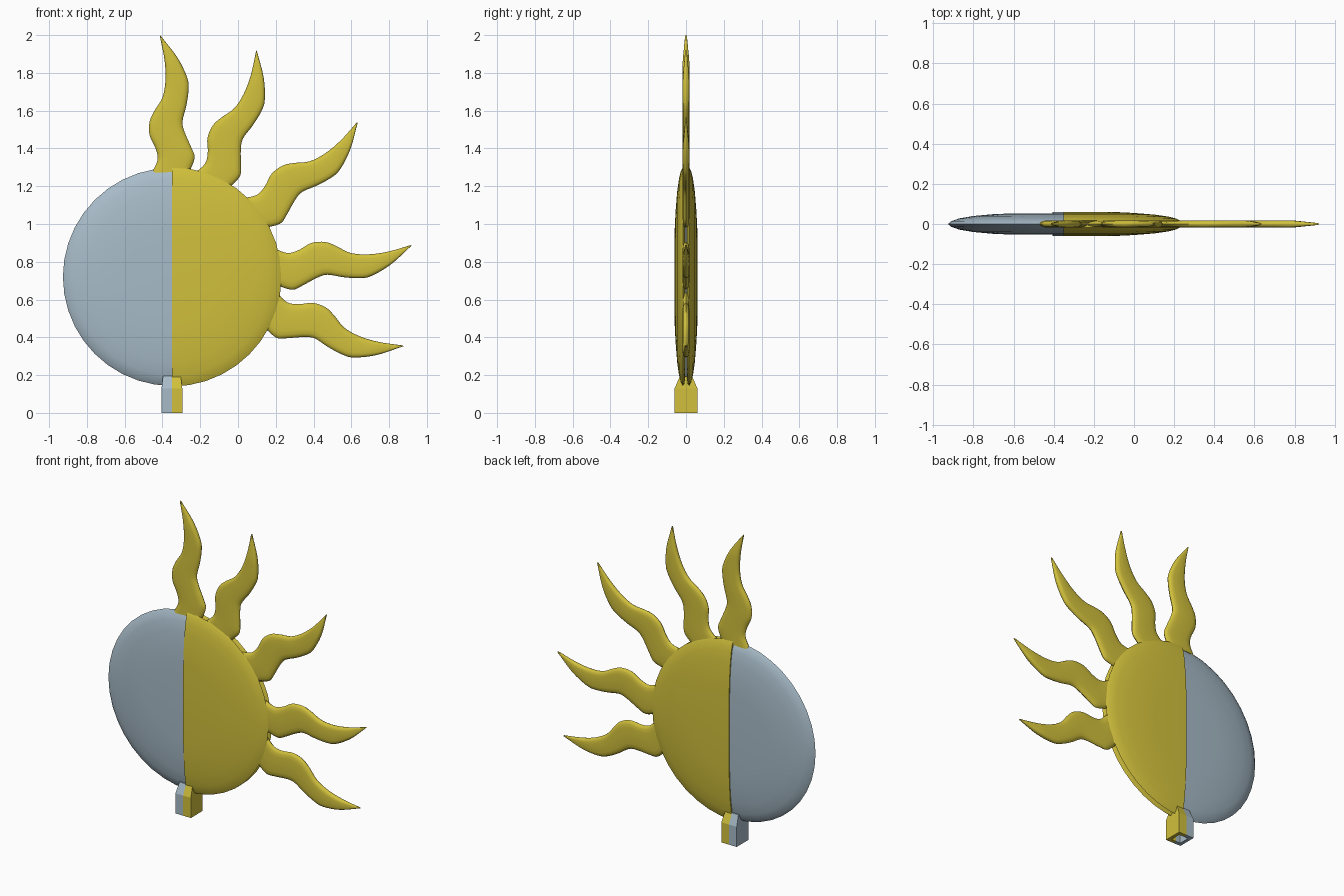
import bpy, bmesh, math
from mathutils import Vector, Matrix

if "Cube" in bpy.data.objects:
    bpy.data.objects.remove(bpy.data.objects["Cube"], do_unlink=True)

CX, CZ = -0.35, 0.72          # disc centre


def material(name, rgb):
    m = bpy.data.materials.new(name)
    m.use_nodes = True
    m.diffuse_color = (*rgb, 1)
    m.node_tree.nodes["Principled BSDF"].inputs["Base Color"].default_value = (*rgb, 1)
    return m


GOLD = material("gold yellow", (0.64, 0.53, 0.045))
SILVER = material("silver blue", (0.39, 0.50, 0.58))


def finish(bm, name, mats, angle=40):
    bmesh.ops.remove_doubles(bm, verts=bm.verts, dist=0.0002)
    bmesh.ops.recalc_face_normals(bm, faces=bm.faces)
    mesh = bpy.data.meshes.new(name)
    bm.to_mesh(mesh)
    bm.free()
    for m in mats:
        mesh.materials.append(m)
    ob = bpy.data.objects.new(name, mesh)
    bpy.context.collection.objects.link(ob)
    bpy.ops.object.select_all(action='DESELECT')
    ob.select_set(True)
    bpy.context.view_layer.objects.active = ob
    if angle:
        bpy.ops.object.shade_smooth_by_angle(angle=math.radians(angle))
    return ob


def bridge(bm, rings, closed):
    for a, b in zip(rings, rings[1:]):
        n = len(a)
        for i in range(n if closed else n - 1):
            j = (i + 1) % n
            bm.faces.new((a[i], a[j], b[j], b[i]))


def half_disc(name, profile, start, mat, steps=20):
    """Half turn of an (r, y) profile around the disc axis, closed at the cut."""
    bm = bmesh.new()
    rings = []
    for k in range(steps + 1):
        a = start + math.pi * k / steps
        rings.append([bm.verts.new((CX + r * math.cos(a), y, CZ + r * math.sin(a)))
                      for r, y in profile])
    bridge(bm, rings, False)
    bm.faces.new(rings[0] + rings[-1][::-1])
    return finish(bm, name, [mat])


# Silver half: one lens with a sharp rim
lens = [(0, .053), (.25, .053), (.35, .049), (.45, .040), (.52, .028), (.56, .014)]
half_disc("silver_half_disc", lens + [(.577, 0)] + [(r, -y) for r, y in lens[::-1]],
          math.pi / 2, SILVER)

# Gold half: front and back shells with a groove between their rims
shell = [(0, .060), (.25, .060), (.35, .055), (.45, .047), (.52, .037), (.56, .027),
         (.58, .017), (.57, .009), (.52, .002), (0, .002)]
for side, name in ((-1, "gold_front_shell"), (1, "gold_back_shell")):
    half_disc(name, [(r, side * y) for r, y in shell], -math.pi / 2, GOLD)


def smooth_path(points, per=4):
    """Catmull-Rom curve through the points."""
    p = [Vector(q) for q in points]
    p = [2 * p[0] - p[1]] + p + [2 * p[-1] - p[-2]]
    out = []
    for a, b, c, d in zip(p, p[1:], p[2:], p[3:]):
        for k in range(per):
            t = k / per
            out.append(.5 * (2 * b + (c - a) * t + (2 * a - 5 * b + 4 * c - d) * t * t
                             + (3 * b - a - 3 * c + d) * t ** 3))
    return out + [p[-2]]


# Flame ray edges, relative to the disc centre (x, z)
LEFT = [(-.107, .550), (-.076, .620), (-.087, .682), (-.118, .750), (-.118, .822),
        (-.092, .880), (-.050, .950), (-.034, 1.040), (-.039, 1.148), (-.064, 1.275)]
RIGHT = [(.095, .560), (.120, .630), (.104, .682), (.068, .765), (.056, .822),
         (.076, .905), (.088, .988), (.082, 1.052), (.030, 1.160), (-.061, 1.278)]
# Rounded cross-section: fraction across, half thickness
SECTION = [(0, 0), (.03, .009), (.10, .015), (.22, .018), (.78, .018), (.90, .015),
           (.97, .009), (1, 0)]


def ray(name, degrees):
    bm = bmesh.new()
    turn = Matrix.Rotation(math.radians(degrees), 2)
    rings = []
    left, right = smooth_path(LEFT), smooth_path(RIGHT)
    loop = SECTION + [(t, -y) for t, y in SECTION[-2:0:-1]]
    for n, (l, r) in enumerate(zip(left, right)):
        thin = min(1, .25 + (len(left) - 1 - n) / 6)
        ring = []
        for t, y in loop:
            q = turn @ l.lerp(r, t)
            ring.append(bm.verts.new((CX + q.x, y * thin, CZ + q.y)))
        rings.append(ring)
    bridge(bm, rings, True)
    bm.faces.new(rings[0])
    bm.faces.new(rings[-1])
    finish(bm, name, [GOLD], 50)


for i, angle in enumerate((0, -23.3, -53, -85.3, -109.4)):
    ray(f"flame_ray_{i + 1}", angle)

# Hollow square socket with a sloped top, one half in each colour
bm = bmesh.new()
rings = []
for hx, hy, z in ((.033, .035, .12), (.033, .035, 0), (.055, .06, 0), (.055, .06, .13),
                  (.047, .032, .195)):
    corners = [(-1, -1), (0, -1), (1, -1), (1, 1), (0, 1), (-1, 1)]
    rings.append([bm.verts.new((CX + hx * x, hy * y, z)) for x, y in corners])
bridge(bm, rings, True)
for r in (rings[0], rings[-1]):
    bm.faces.new((r[0], r[1], r[4], r[5]))
    bm.faces.new((r[1], r[2], r[3], r[4]))
for f in bm.faces:
    f.material_index = 0 if f.calc_center_median().x > CX else 1
finish(bm, "socket", [GOLD, SILVER], 0)
